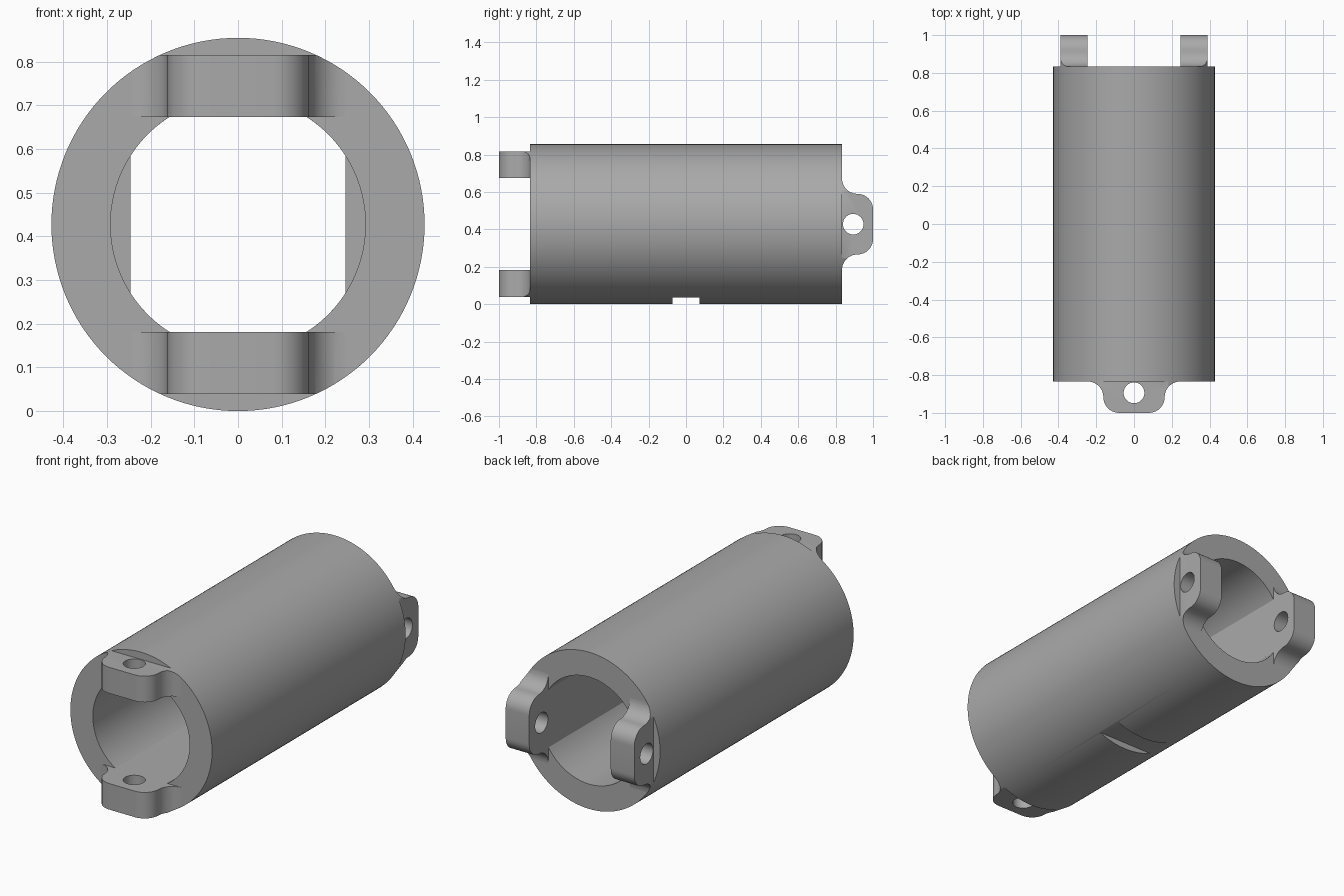
import bpy, bmesh, math
from mathutils import Vector

cube = bpy.data.objects.get("Cube")
if cube:
    bpy.data.objects.remove(cube, do_unlink=True)

R_OUT, R_IN, HALF, MID = 0.4275, 0.292, 0.834, 0.4275
INNER, OUTER = 0.246, 0.388       # ear faces, measured from the axis
X, Y, Z = Vector((1, 0, 0)), Vector((0, 1, 0)), Vector((0, 0, 1))
CENTRE = Z * MID

grey = bpy.data.materials.new("plain_grey")
grey.use_nodes = True
grey.diffuse_color = (0.4, 0.4, 0.4, 1)
grey.node_tree.nodes["Principled BSDF"].inputs["Base Color"].default_value = (0.4, 0.4, 0.4, 1)


def prism(name, pts, u, v, w, lo, hi):
    """Extrude a 2D outline in the u-v plane along w."""
    bm = bmesh.new()
    rings = [[bm.verts.new(CENTRE + u * a + v * b + w * h) for a, b in pts] for h in (lo, hi)]
    n = len(pts)
    bm.faces.new(rings[0])
    bm.faces.new(rings[1])
    for i in range(n):
        j = (i + 1) % n
        bm.faces.new((rings[0][i], rings[0][j], rings[1][j], rings[1][i]))
    bmesh.ops.recalc_face_normals(bm, faces=bm.faces)
    mesh = bpy.data.meshes.new(name)
    bm.to_mesh(mesh)
    bm.free()
    mesh.materials.append(grey)
    ob = bpy.data.objects.new(name, mesh)
    bpy.context.collection.objects.link(ob)
    return ob


def arc(cx, cy, r, a0, a1, n):
    angles = [math.radians(a0 + (a1 - a0) * i / n) for i in range(n + 1)]
    return [(cx + r * math.cos(a), cy + r * math.sin(a)) for a in angles]


def boolean(ob, tool, mode):
    mod = ob.modifiers.new(mode.title(), 'BOOLEAN')
    mod.operation, mod.object, mod.solver = mode, tool, 'EXACT'
    bpy.context.view_layer.objects.active = ob
    bpy.ops.object.modifier_apply(modifier=mod.name)
    bpy.data.objects.remove(tool, do_unlink=True)


def smooth(ob):
    bpy.ops.object.select_all(action='DESELECT')
    ob.select_set(True)
    bpy.context.view_layer.objects.active = ob
    bpy.ops.object.shade_smooth_by_angle(angle=math.radians(28))


def circle(r, n=128):
    return arc(0, 0, r, 0, 360, n)[:-1]


# Tube, with a bore flattened top and bottom in front, left and right behind
body = prism("tube_body", circle(R_OUT), X, Z, Y, -HALF, HALF)
half_angle = math.degrees(math.acos(INNER / R_IN))
bore = (arc(0, 0, R_IN, half_angle - 90, 90 - half_angle, 40)
        and arc(0, 0, R_IN, half_angle, 180 - half_angle, 40)
        + arc(0, 0, R_IN, 180 + half_angle, 360 - half_angle, 40))
for flat, side, lo, hi in ((Z, X, -1.1, 0.001), (X, Z, -0.001, 1.1)):
    boolean(body, prism("bore_cutter", bore, flat, side, Y, lo, hi), 'DIFFERENCE')

# Shallow slot across the underside
slot = [(-0.3, -0.6), (0.3, -0.6), (0.3, 0.035 - MID), (-0.3, 0.035 - MID)]
boolean(body, prism("slot_cutter", slot, X, Z, Y, -0.072, 0.072), 'DIFFERENCE')
smooth(body)

# Flared ears with a bolt hole, a pair at each end turned a quarter
half = arc(0.245, 0.083, 0.083, 270, 180, 10) + arc(0.079, 0.083, 0.083, 0, 90, 10)[1:]
outline = half + [(-a, b) for a, b in reversed(half)]
hole = [(a, b + 0.06) for a, b in circle(0.055, 32)]
for end, along, across, radial, names in (
        ("front", -Y, X, Z, ("top", "bottom")),
        ("back", Y, Z, X, ("left", "right"))):
    for sign, label in zip((1, -1), names):
        out = radial * sign
        shape = [(a, b + HALF) for a, b in outline]
        ear = prism(f"{end}_{label}_ear", shape, across, along, out, INNER, OUTER)
        boolean(ear, prism("rim_cutter", circle(R_OUT), X, Z, Y, -1.2, 1.2), 'INTERSECT')
        drill = [(a, b + HALF) for a, b in hole]
        boolean(ear, prism("hole_cutter", drill, across, along, out, 0.1, 0.6), 'DIFFERENCE')
        smooth(ear)
